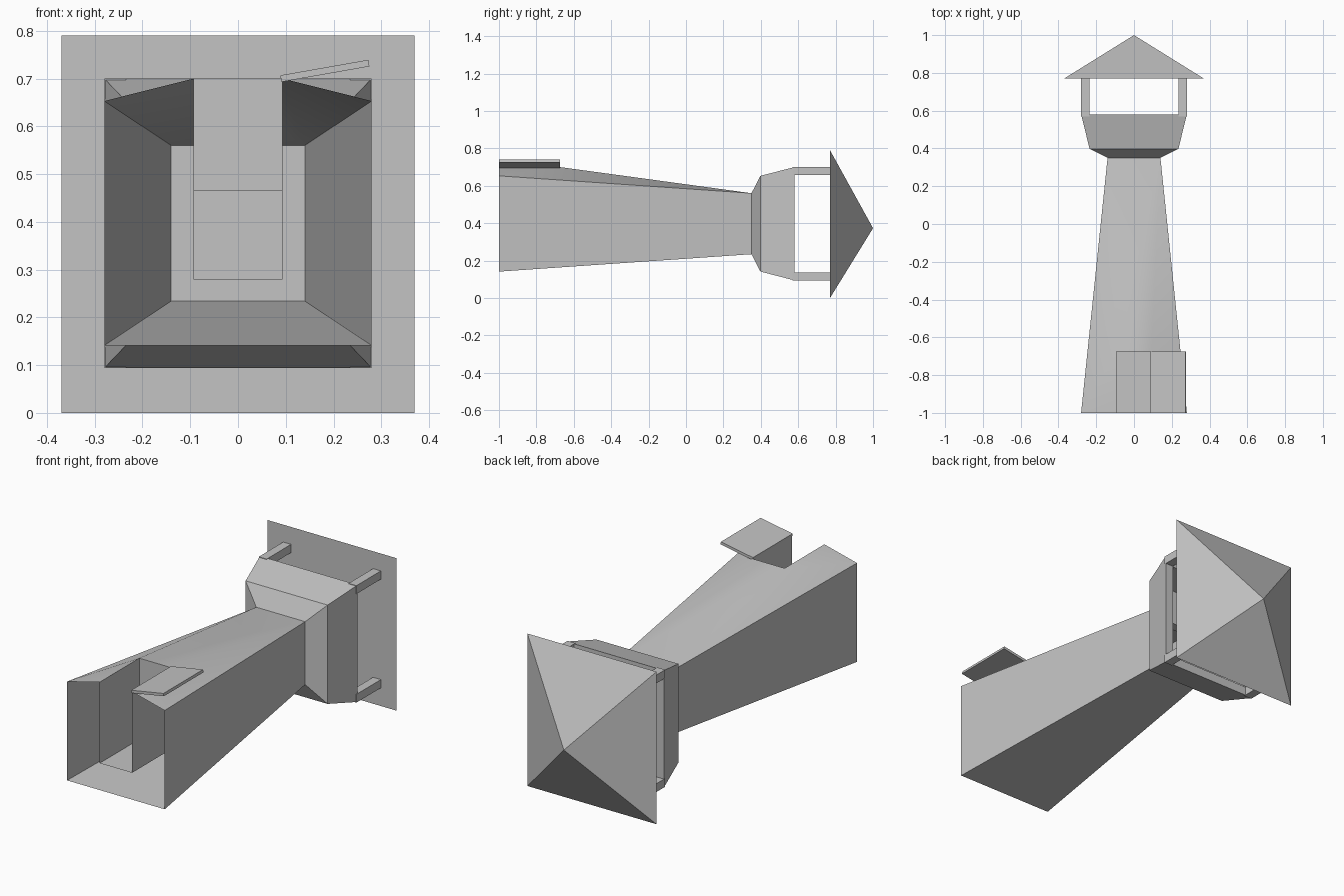
import bpy
import bmesh
from math import radians, cos, sin

if "Cube" in bpy.data.objects:
    bpy.data.objects.remove(bpy.data.objects["Cube"], do_unlink=True)

# One plain grey for the whole tower
grey = bpy.data.materials.new("stone grey")
grey.use_nodes = True
COLOUR = (0.55, 0.55, 0.55, 1)
grey.diffuse_color = COLOUR
grey.node_tree.nodes["Principled BSDF"].inputs["Base Color"].default_value = COLOUR

MID = 0.397     # height of the tower's axis
CORE = 0.373    # height of the hatch and roof tip
FRONT = -1.0    # foot of the tower
LINTEL = -0.675  # head of the doorway
NECK = 0.35     # top of the shaft
DOOR = 0.093    # half width of doorway and hatch
TOP = 0.7       # outer face of the doorway


def make(name, build, recalc=True):
    bm = bmesh.new()
    build(bm)
    bmesh.ops.remove_doubles(bm, verts=bm.verts, dist=0.0001)
    if recalc:
        bmesh.ops.recalc_face_normals(bm, faces=bm.faces)
    mesh = bpy.data.meshes.new(name)
    bm.to_mesh(mesh)
    bm.free()
    mesh.materials.append(grey)
    obj = bpy.data.objects.new(name, mesh)
    bpy.context.collection.objects.link(obj)
    return obj


def face(bm, *points):
    return bm.faces.new([bm.verts.new(p) for p in points])


def ring(y, half_x, half_z, z=MID):
    return [(sx * half_x, y, z + sz * half_z)
            for sx, sz in ((-1, -1), (1, -1), (1, 1), (-1, 1))]


def bridge(bm, rings):
    for a, b in zip(rings, rings[1:]):
        for i in range(4):
            j = (i + 1) % 4
            face(bm, a[i], a[j], b[j], b[i])


def box(bm, x0, x1, y0, y1, z0, z1):
    a, b = [[(x0, y, z0), (x1, y, z0), (x1, y, z1), (x0, y, z1)] for y in (y0, y1)]
    bridge(bm, [a, b])
    face(bm, *reversed(a))
    face(bm, *b)


# Tapered shaft: open foot, three plain walls and a peaked wall with the doorway
def shaft(bm):
    foot = ring(FRONT, 0.28, 0.256)
    neck = ring(NECK, 0.14, 0.163)
    for i in (3, 0, 1):
        j = (i + 1) % 4
        if i != 3:
            face(bm, foot[i], foot[j], neck[j], neck[i])
    face(bm, foot[0], neck[0], neck[3], foot[3])
    for side, k in ((-1, 3), (1, 2)):
        jamb = (side * DOOR, FRONT, TOP)
        head = (side * DOOR, LINTEL, TOP)
        for tri in ((foot[k], jamb, head), (foot[k], head, neck[k])):
            face(bm, *(tri if side > 0 else reversed(tri)))
    face(bm, (-DOOR, LINTEL, TOP), neck[3], neck[2], (DOOR, LINTEL, TOP))


body = make("tower_shaft", shaft)


# Entrance passage behind the doorway
def passage(bm):
    low = CORE - DOOR
    for x in (-DOOR, DOOR):
        face(bm, (x, FRONT, low), (x, LINTEL, low), (x, LINTEL, TOP), (x, FRONT, TOP))
    face(bm, (-DOOR, FRONT, low), (DOOR, FRONT, low),
         (DOOR, LINTEL, low), (-DOOR, LINTEL, low))
    high = CORE + DOOR
    face(bm, (-DOOR, LINTEL, high), (DOOR, LINTEL, high),
         (DOOR, LINTEL, TOP), (-DOOR, LINTEL, TOP))


make("entrance_passage", passage, recalc=False)


# Lookout gallery: flared base, parapet with thick rim, floor pierced by a hatch
def gallery(bm):
    hatch_low = ring(NECK, DOOR, DOOR, CORE)
    hatch_high = ring(0.4, DOOR, DOOR, CORE)
    bridge(bm, [
        hatch_low,
        ring(NECK, 0.14, 0.163),
        ring(0.398, 0.235, 0.256),
        ring(0.58, 0.28, 0.303),
        ring(0.58, 0.235, 0.257),
        ring(0.4, 0.233, 0.254),
        hatch_high,
        hatch_low,
    ])


make("lookout_gallery", gallery)


# Four corner posts carrying the roof
def posts(bm):
    for sx in (-1, 1):
        for sz in (-1, 1):
            xs = sorted((sx * 0.235, sx * 0.28))
            zs = sorted((MID + sz * 0.26, MID + sz * 0.303))
            box(bm, *xs, 0.57, 0.772, *zs)


make("roof_posts", posts)


# Pyramid roof with a flat underside
def roof(bm):
    eaves = ring(0.77, 0.37, 0.395, 0.395)
    tip = (0, 1.0, CORE)
    face(bm, *eaves)
    for i in range(4):
        face(bm, eaves[i], tip, eaves[(i + 1) % 4])


make("pyramid_roof", roof)

# Door leaf swung open on its hinge
door = make("door_leaf", lambda bm: box(bm, 0, 0.187, FRONT, LINTEL, 0, 0.014))
door.location = (0.091, 0, 0.693)
door.rotation_euler = (0, -radians(10), 0)

# Soft shading across the peaked wall only
bpy.ops.object.select_all(action="DESELECT")
body.select_set(True)
bpy.context.view_layer.objects.active = body
bpy.ops.object.shade_smooth_by_angle(angle=radians(30))
